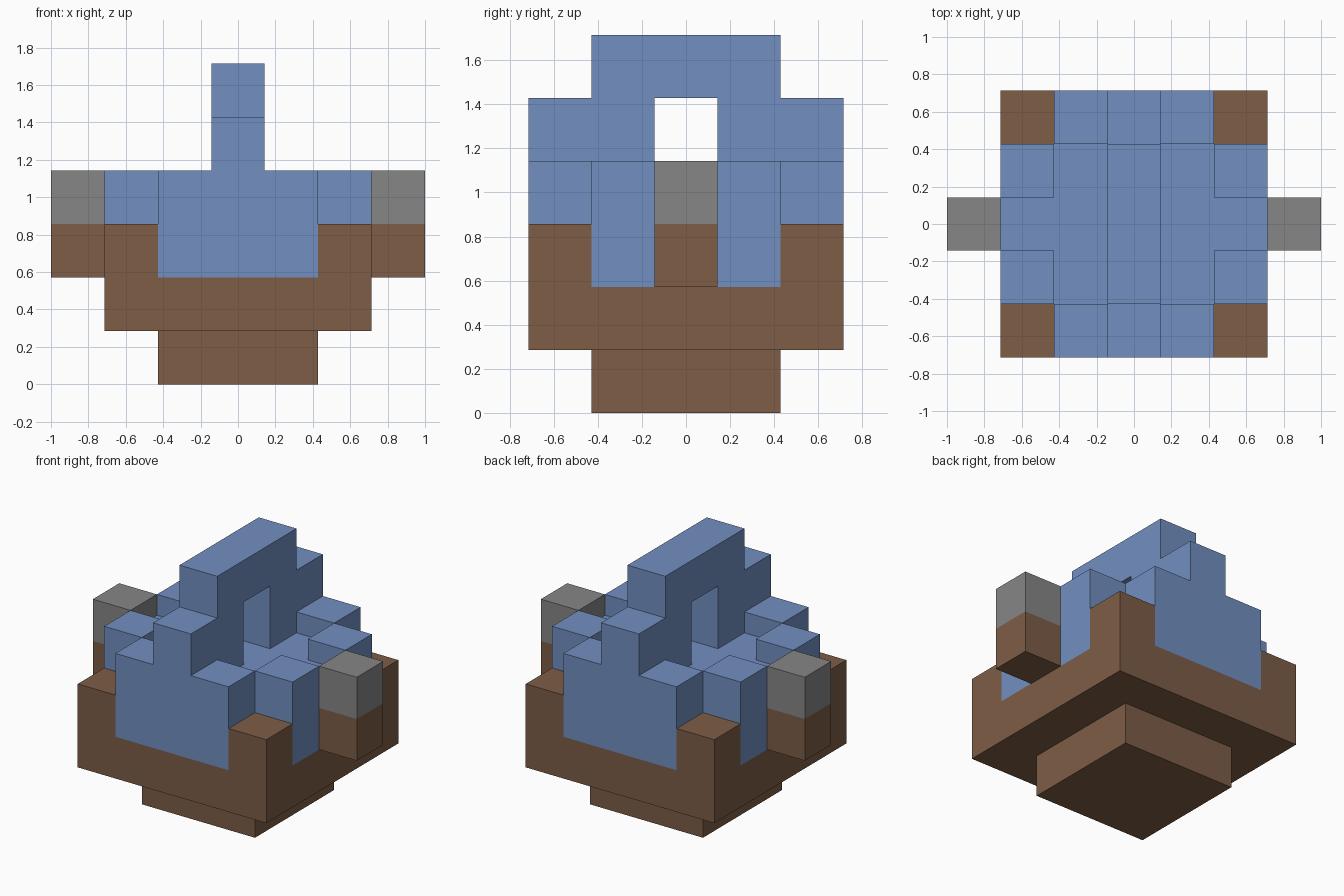
import bpy
import bmesh
from mathutils import Matrix, Vector

U = 2 / 7          # edge of one block
FLOOR = 3.5        # height of the sunken floor, in blocks

cube = bpy.data.objects.get("Cube")
if cube:
    bpy.data.objects.remove(cube, do_unlink=True)


def make_material(name, color):
    mat = bpy.data.materials.new(name)
    mat.use_nodes = True
    mat.diffuse_color = (*color, 1)
    mat.node_tree.nodes["Principled BSDF"].inputs["Base Color"].default_value = (*color, 1)
    return mat


BROWN = make_material("brown", (0.205, 0.109, 0.061))
BLUE = make_material("blue", (0.168, 0.275, 0.527))
GREY = make_material("grey", (0.238, 0.238, 0.238))


def finish(name, bm, mat):
    bmesh.ops.recalc_face_normals(bm, faces=bm.faces)
    mesh = bpy.data.meshes.new(name)
    bm.to_mesh(mesh)
    bm.free()
    mesh.materials.append(mat)
    obj = bpy.data.objects.new(name, mesh)
    bpy.context.collection.objects.link(obj)
    return obj


def box(name, mat, low, high):
    """Box between two corners given in blocks."""
    low, high = Vector(low) * U, Vector(high) * U
    bm = bmesh.new()
    matrix = Matrix.Translation((low + high) / 2) @ Matrix.Diagonal((*(high - low), 1))
    bmesh.ops.create_cube(bm, size=1, matrix=matrix)
    return finish(name, bm, mat)


def column(name, mat, x, y, z0, z1):
    """One-block-wide column centred at x, y."""
    return box(name, mat, (x - .5, y - .5, z0), (x + .5, y + .5, z1))


# Stepped base
box("foot", BROWN, (-1.5, -1.5, 0), (1.5, 1.5, 1))
box("tray", BROWN, (-2.5, -2.5, 1), (2.5, 2.5, 2))

# Sunken floor
box("floor_centre", BLUE, (-1.5, -1.5, 2), (1.5, 1.5, FLOOR))

# Front and back walls
for side, name in ((-1, "front_wall"), (1, "back_wall")):
    y0, y1 = sorted((side * 1.5, side * 2.5))
    box(name, BLUE, (-1.5, y0, 2), (1.5, y1, 4))

# Sides: floor notch, rim blocks, corner posts and lugs
for sx, side in ((-1, "right"), (1, "left")):
    column(side + "_floor_notch", BLUE, sx * 2, 0, 2, FLOOR)
    column(side + "_lug_base", BROWN, sx * 3, 0, 2, 3)
    column(side + "_lug_cap", GREY, sx * 3, 0, 3, 4)
    for sy, end in ((-1, "front"), (1, "back")):
        column(f"{end}_{side}_rim_block", BLUE, sx * 2, sy, 2, 4)
        column(f"{end}_{side}_corner_post", BROWN, sx * 2, sy * 2, 2, 3)

# Arched handle: half profile mirrored, then extruded across x
half = [(.5, 5), (.5, FLOOR), (1.5, FLOOR), (1.5, 4), (2.5, 4), (2.5, 5), (1.5, 5), (1.5, 6)]
outline = half + [(-y, z) for y, z in reversed(half)]
bm = bmesh.new()
face = bm.faces.new([bm.verts.new((-U / 2, y * U, z * U)) for y, z in outline])
new = bmesh.ops.extrude_face_region(bm, geom=[face])["geom"]
bmesh.ops.translate(bm, vec=(U, 0, 0), verts=[g for g in new if isinstance(g, bmesh.types.BMVert)])
finish("handle", bm, BLUE)
